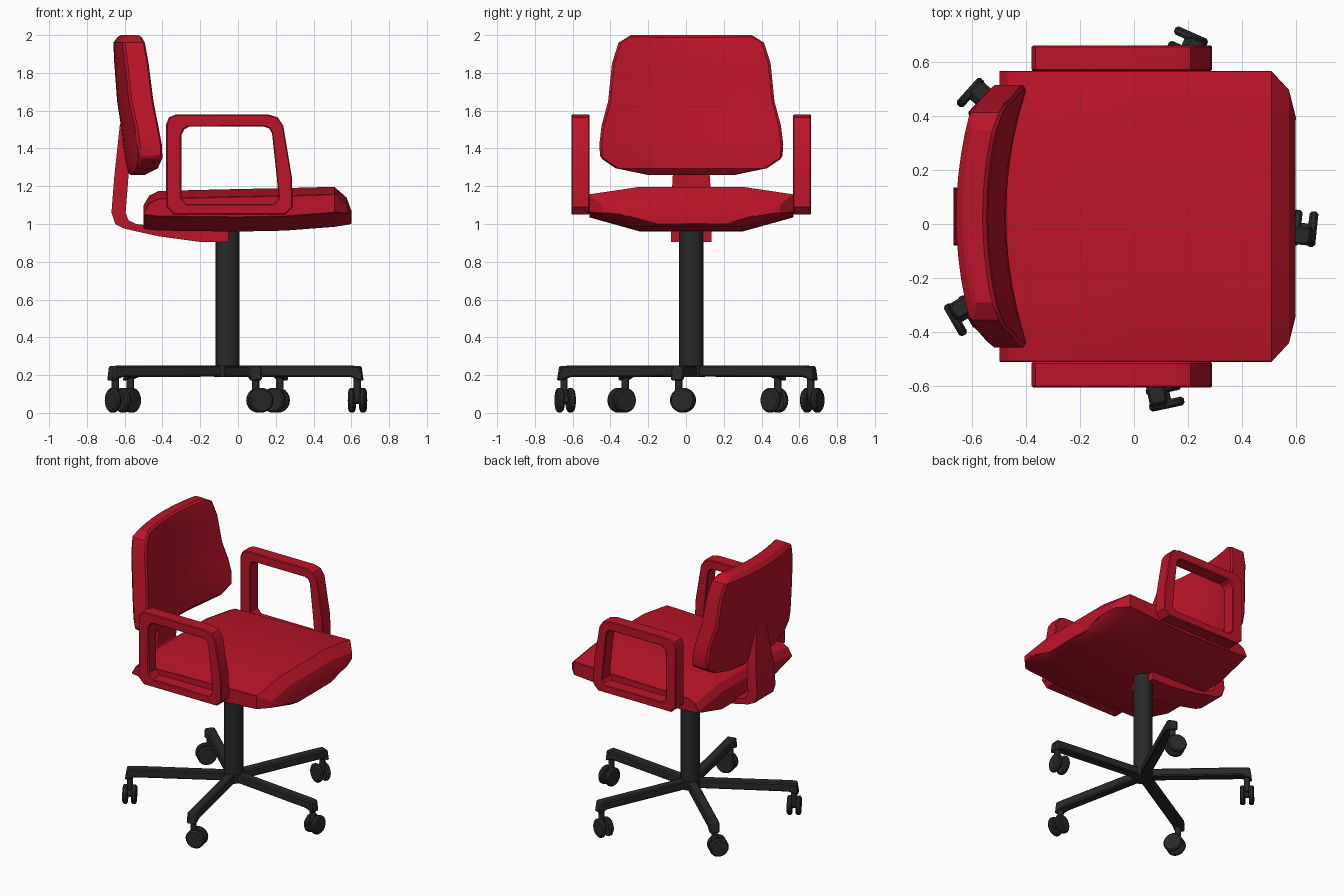
import bpy, bmesh
from math import radians, cos, sin, pi
from mathutils import Matrix, Vector

if "Cube" in bpy.data.objects:
    bpy.data.objects.remove(bpy.data.objects["Cube"])

CX, CY = -0.055, 0.028      # column axis; CY is also the symmetry plane


def material(name, rgb):
    m = bpy.data.materials.new(name)
    m.diffuse_color = (*rgb, 1)
    m.use_nodes = True
    m.node_tree.nodes["Principled BSDF"].inputs["Base Color"].default_value = m.diffuse_color
    return m


RED = material("red_fabric", (0.50, 0.007, 0.022))
BLACK = material("black_plastic", (0.022, 0.022, 0.022))


def finish(name, bm, mat, bevel=0.0, angle=25):
    bmesh.ops.recalc_face_normals(bm, faces=bm.faces)
    me = bpy.data.meshes.new(name)
    bm.to_mesh(me)
    bm.free()
    ob = bpy.data.objects.new(name, me)
    bpy.context.collection.objects.link(ob)
    me.materials.append(mat)
    bpy.ops.object.select_all(action='DESELECT')
    bpy.context.view_layer.objects.active = ob
    ob.select_set(True)
    bpy.ops.object.shade_smooth_by_angle(angle=radians(angle))
    if bevel:
        b = ob.modifiers.new("bevel", 'BEVEL')
        b.width, b.segments, b.limit_method = bevel, 1, 'ANGLE'
        b.angle_limit = radians(50)
    return ob


def slab(name, stations, us, point, bevel):
    """Closed cushion: a grid of stations x us on two sides, joined at the rim."""
    bm = bmesh.new()
    sides = [[[bm.verts.new(point(s, u, k)) for u in us] for s in stations]
             for k in (0, 1)]
    n, m = len(stations), len(us)
    for g in sides:
        for i in range(n - 1):
            for j in range(m - 1):
                bm.faces.new((g[i][j], g[i][j+1], g[i+1][j+1], g[i+1][j]))
    a, b = sides
    for i in (0, n - 1):
        for j in range(m - 1):
            bm.faces.new((a[i][j], a[i][j+1], b[i][j+1], b[i][j]))
    for j in (0, m - 1):
        for i in range(n - 1):
            bm.faces.new((a[i][j], a[i+1][j], b[i+1][j], b[i][j]))
    return finish(name, bm, RED, bevel)


def band(name, outer, inner, half, mat, closed=False, bevel=0.0):
    """Strip between two side-view outlines, given thickness along y."""
    bm = bmesh.new()
    rings = []
    for (ox, oz), (ix, iz) in zip(outer, inner):
        h = half(oz)
        rings.append([bm.verts.new(p) for p in
                      ((ox, -h, oz), (ox, h, oz), (ix, h, iz), (ix, -h, iz))])
    n = len(rings)
    for i in range(n if closed else n - 1):
        r, s = rings[i], rings[(i + 1) % n]
        for k in range(4):
            bm.faces.new((r[k], r[(k+1) % 4], s[(k+1) % 4], s[k]))
    if not closed:
        bm.faces.new(rings[0])
        bm.faces.new(rings[-1])
    return finish(name, bm, mat, bevel)


def cylinder(name, r, depth, centre, axis='Z', sides=20, bevel=0.0):
    bm = bmesh.new()
    rot = Matrix.Rotation(pi / 2, 4, 'Y') if axis == 'X' else Matrix()
    bmesh.ops.create_cone(bm, cap_ends=True, segments=sides, radius1=r, radius2=r,
                          depth=depth, matrix=Matrix.Translation(centre) @ rot)
    return finish(name, bm, BLACK, bevel, 35)


# Seat cushion: (x, half width, top z, bottom z)
seat = [(-0.50, .54, 1.10, .975), (-0.47, .54, 1.15, .97), (-0.42, .54, 1.175, .965),
        (0.0, .54, 1.185, .96), (0.25, .54, 1.19, .965), (0.51, .54, 1.197, .985),
        (0.575, .47, 1.14, .995), (0.60, .37, 1.07, 1.0)]


def seat_point(s, u, k):
    x, hw, top, bottom = s
    e = max(0, (abs(u) - 0.5) / 0.5) * hw / 0.54
    z = bottom + 0.075 * e if k else top - 0.04 * e
    return (x, CY + u * hw, z)


slab("seat", seat, [-1, -.9, -.5, 0, .5, .9, 1], seat_point, 0.012)

# Backrest cushion, curved around the sitter: (z, half width, front x, back x)
back = [(2.0, .32, -.55, -.63), (1.96, .385, -.54, -.66), (1.85, .42, -.53, -.655),
        (1.65, .44, -.51, -.64), (1.52, .475, -.495, -.62), (1.42, .487, -.48, -.61),
        (1.35, .482, -.475, -.60), (1.295, .40, -.475, -.59), (1.26, .23, -.51, -.58)]


def back_point(s, u, k):
    z, hw, front, rear = s
    y = u * hw
    return ((rear if k else front) + 0.08 * (y / 0.485) ** 2, CY + y, z)


slab("backrest", back, [i / 5 - 1 for i in range(11)], back_point, 0.018)

# Bent bracket that carries the backrest
bracket = band("back_bracket",
               [(-.05, .905), (-.2, .905), (-.42, .935), (-.6, .975), (-.65, 1.0),
                (-.67, 1.06), (-.655, 1.25), (-.625, 1.53)],
               [(-.05, .965), (-.2, .97), (-.42, .985), (-.54, 1.0), (-.58, 1.02),
                (-.595, 1.06), (-.58, 1.25), (-.59, 1.5)],
               lambda z: 0.107 if z < 1.2 else 0.107 - 0.16 * (z - 1.2), RED)
bracket.location.y = CY

# Armrest loops
arm_outer = [(-.38, 1.09), (-.38, 1.53), (-.365, 1.565), (-.33, 1.58), (.16, 1.58),
             (.21, 1.565), (.24, 1.52), (.285, 1.25), (.29, 1.09), (.25, 1.05), (-.34, 1.05)]
arm_inner = [(-.30, 1.14), (-.30, 1.47), (-.285, 1.50), (-.26, 1.515), (.14, 1.515),
             (.165, 1.505), (.18, 1.48), (.205, 1.25), (.215, 1.14), (.19, 1.105), (-.27, 1.105)]
for side, name in ((-1, "right_armrest"), (1, "left_armrest")):
    arm = band(name, arm_outer, arm_inner, lambda z: 0.048, RED, closed=True, bevel=0.006)
    arm.location.y = CY + side * 0.587

# Column and hub
cylinder("column", 0.064, 0.77, (CX, CY, 0.58))
cylinder("hub", 0.072, 0.06, (CX, CY, 0.22))

# Five star legs, each with a twin-wheel caster
for i in range(5):
    rot = radians(-6 + 72 * i)
    parts = [band("star_leg", [(0, .25), (.66, .25), (.71, .248)],
                  [(0, .192), (.655, .19), (.722, .168)], lambda z: 0.034, BLACK, bevel=0.008),
             cylinder("caster_stem", 0.02, 0.12, (.69, .005, .135), sides=12),
             cylinder("caster_axle", 0.022, 0.05, (.69, .025, .07), 'X', 12)]
    for r in (.659, .718):
        parts.append(cylinder("caster_wheel", 0.066, 0.033, (r, .028, .067), 'X', 20, 0.009))
    for p in parts:
        p.location = (CX, CY, 0)
        p.rotation_euler.z = rot
